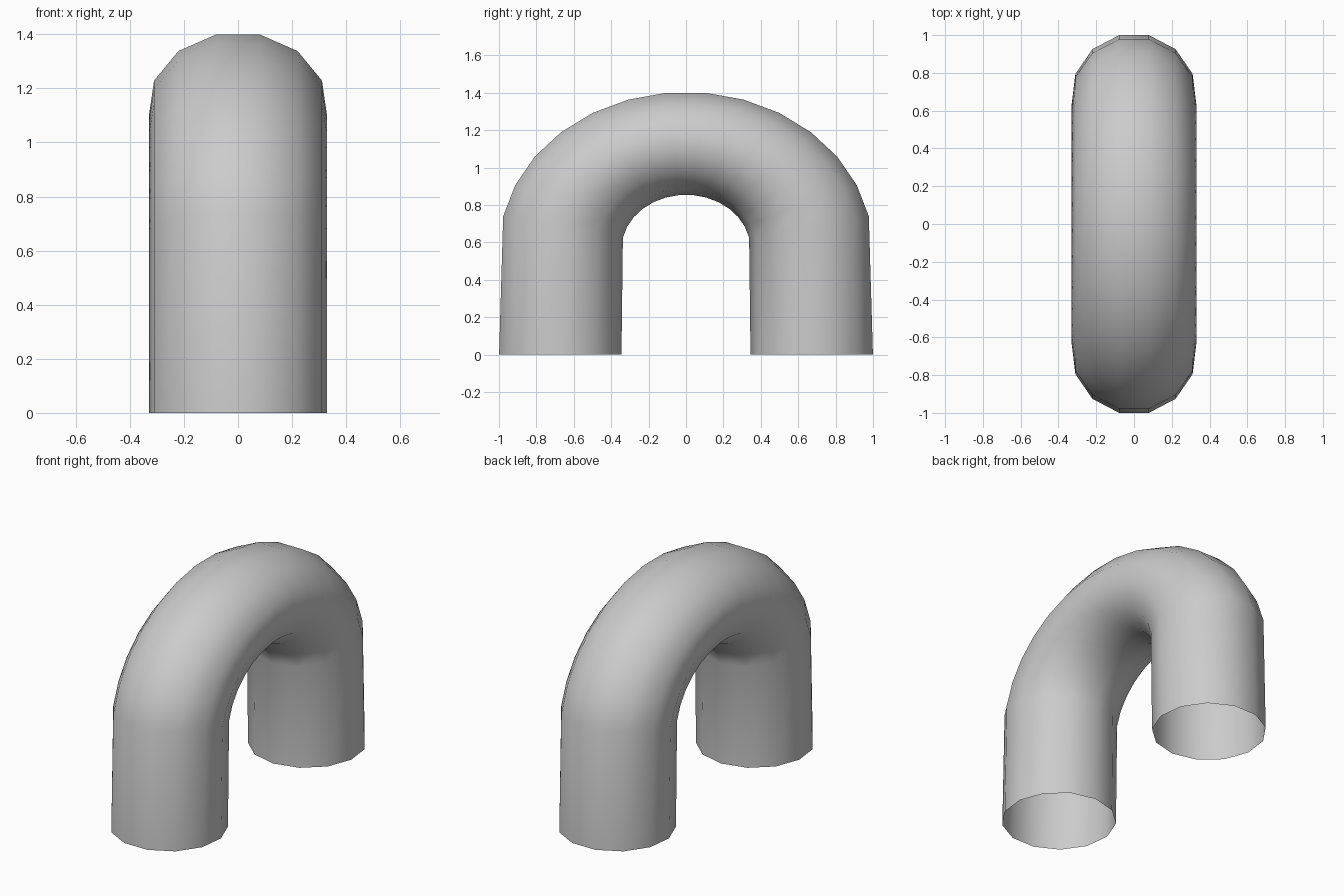
import bpy, bmesh
from math import sin, cos, pi, radians

if "Cube" in bpy.data.objects:
    bpy.data.objects.remove(bpy.data.objects["Cube"])

SIDES = 13            # sides of the tube
STEPS = 15            # segments along the arch
MAJOR, MINOR = 0.677, 0.332
BASE, SQUASH = 0.565, 0.84

bm = bmesh.new()
rings = []
for i in range(STEPS + 1):
    phi = -pi / 2 + pi * i / STEPS
    foot = i in (0, STEPS)
    ring = []
    for j in range(SIDES):
        a = 2 * pi * (j + 0.5) / SIDES
        r = MAJOR + MINOR * cos(a)
        # the end rings drop to the floor to make the straight legs
        z = 0 if foot else BASE + SQUASH * r * cos(phi)
        ring.append(bm.verts.new((MINOR * sin(a), r * sin(phi), z)))
    rings.append(ring)

# skin of the tube, both ends left open
for a, b in zip(rings, rings[1:]):
    for j in range(SIDES):
        k = (j + 1) % SIDES
        bm.faces.new((a[j], a[k], b[k], b[j]))
bmesh.ops.recalc_face_normals(bm, faces=bm.faces)
for f in bm.faces:
    f.smooth = True

mesh = bpy.data.meshes.new("arch_tube")
bm.to_mesh(mesh)
bm.free()
arch = bpy.data.objects.new("arch_tube", mesh)
bpy.context.collection.objects.link(arch)
